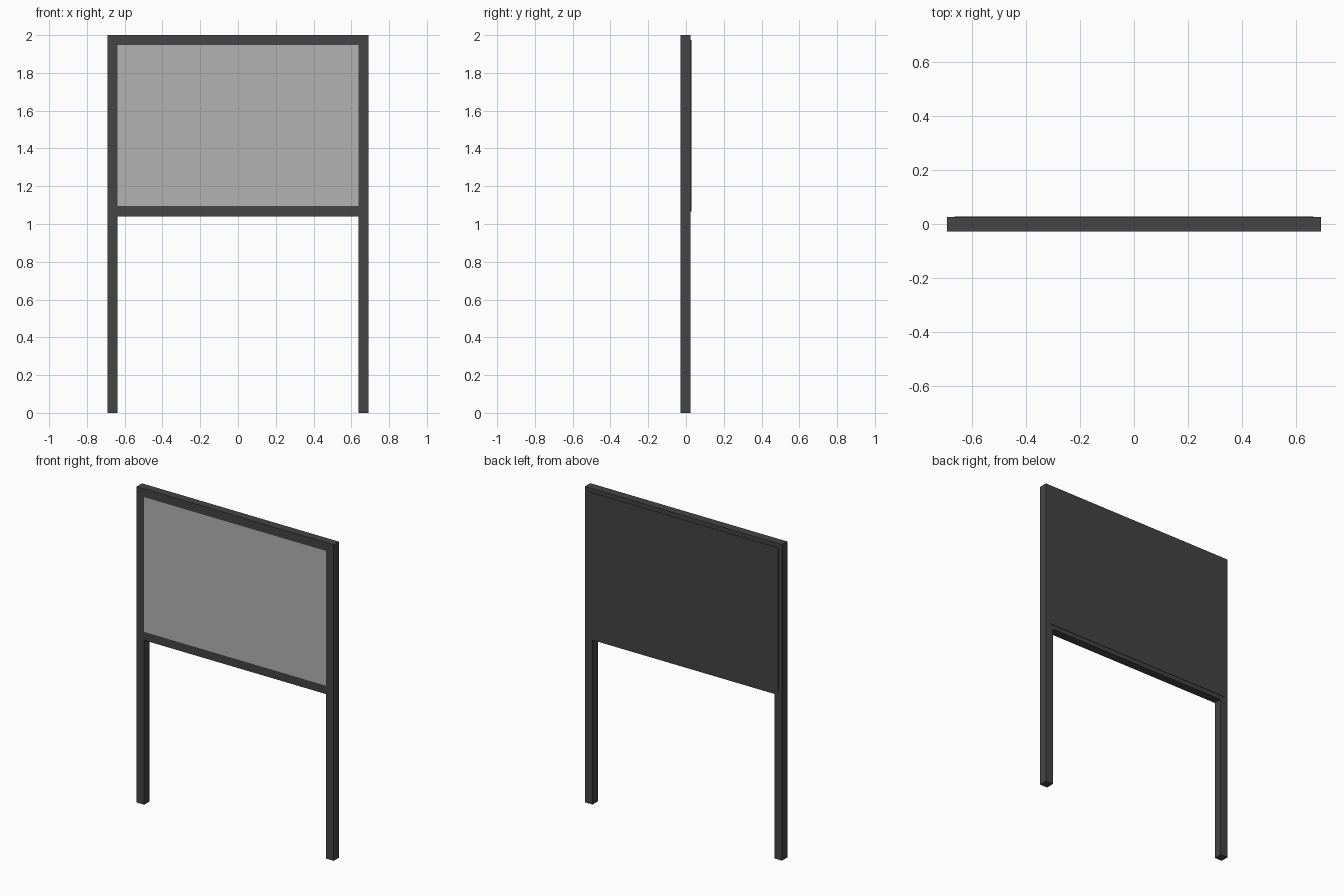
import bpy

if "Cube" in bpy.data.objects:
    bpy.data.objects.remove(bpy.data.objects["Cube"])


def material(name, value):
    m = bpy.data.materials.new(name)
    m.diffuse_color = (value, value, value, 1)
    m.use_nodes = True
    m.node_tree.nodes["Principled BSDF"].inputs["Base Color"].default_value = m.diffuse_color
    return m


dark = material("dark_metal", 0.058)
light = material("light_board", 0.45)


def box(name, x, y, z, mat):
    """Box from (min, max) pairs on each axis."""
    bpy.ops.mesh.primitive_cube_add(size=1, location=[sum(r) / 2 for r in (x, y, z)])
    ob = bpy.context.object
    ob.name = name
    ob.scale = [r[1] - r[0] for r in (x, y, z)]
    bpy.ops.object.transform_apply(location=False, rotation=False, scale=True)
    ob.data.materials.append(mat)
    return ob


OUT, IN = 0.69, 0.637       # outer and inner post edges
FRONT, BACK = -0.028, 0.025  # frame depth

# Two full-height square posts
for side, name in ((-1, "left_post"), (1, "right_post")):
    box(name, sorted((side * IN, side * OUT)), (FRONT, BACK), (0, 2), dark)

# Rails between the posts
box("top_rail", (-IN, IN), (FRONT, BACK), (1.947, 2), dark)
box("bottom_rail", (-IN, IN), (FRONT, BACK), (1.041, 1.094), dark)

# Light display board, flush with the frame front
box("display_board", (-IN, IN), (FRONT, 0.0), (1.094, 1.947), light)

# Thin backing plate standing proud of the frame back
box("back_plate", (-0.664, 0.664), (0.0245, 0.028), (1.0675, 1.9735), dark)
